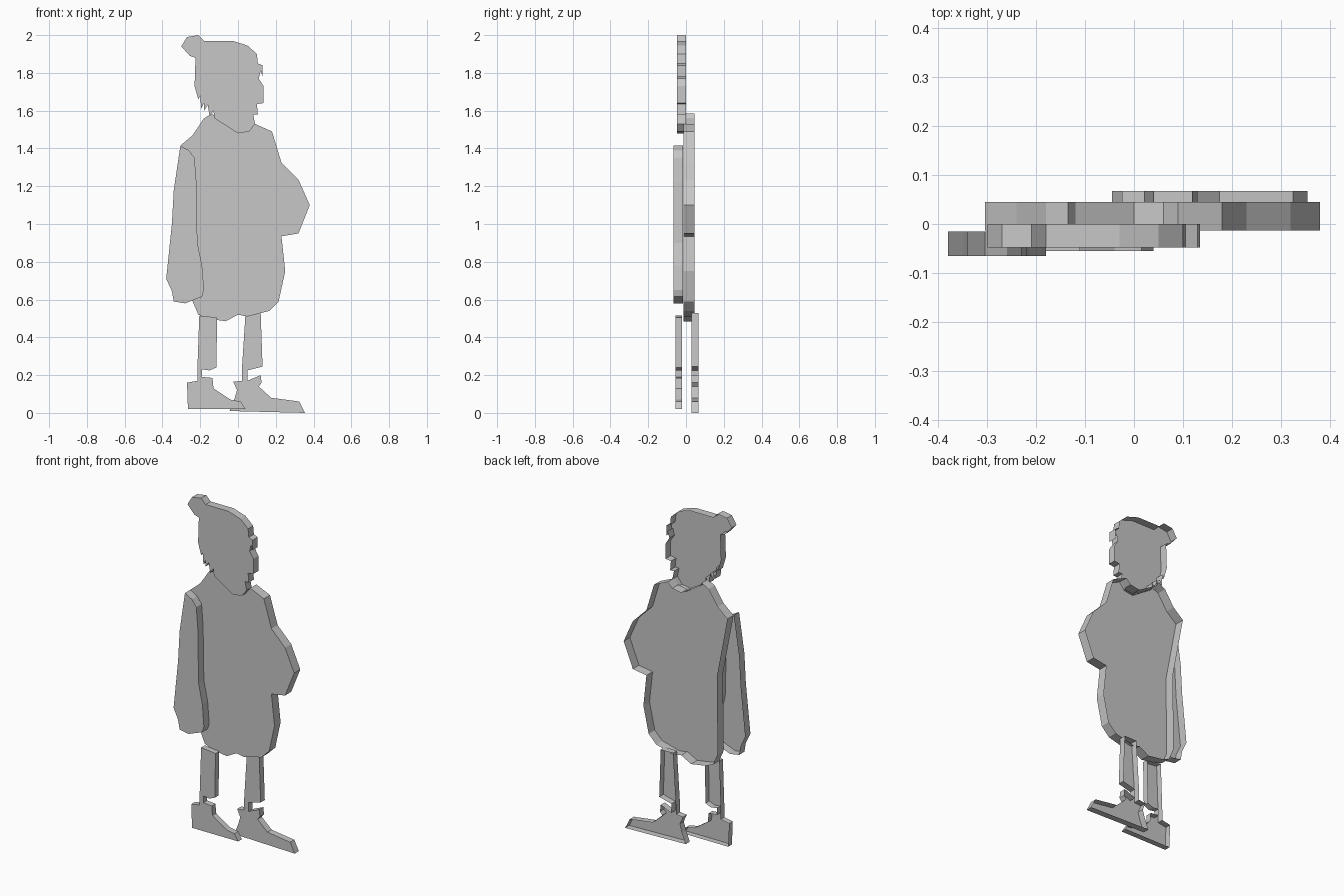
import bpy
import bmesh

default_cube = bpy.data.objects.get("Cube")
if default_cube:
    bpy.data.objects.remove(default_cube, do_unlink=True)


def make_material(name, colour):
    material = bpy.data.materials.new(name)
    material.use_nodes = True
    material.diffuse_color = colour
    shader = next(node for node in material.node_tree.nodes
                  if node.type == "BSDF_PRINCIPLED")
    shader.inputs["Base Color"].default_value = colour
    return material


grey = make_material("plain grey", (0.57, 0.57, 0.57, 1))


def make_cutout(name, front, back, outline):
    """Build a flat (x, z) front with a rim reaching back, open behind."""
    bm = bmesh.new()
    corners = [bm.verts.new((x, front, z)) for x, z in outline]
    front_face = bm.faces.new(corners)
    rim = bmesh.ops.extrude_edge_only(bm, edges=front_face.edges[:])
    moved = [item for item in rim["geom"] if isinstance(item, bmesh.types.BMVert)]
    bmesh.ops.translate(bm, verts=moved, vec=(0, back - front, 0))
    bmesh.ops.recalc_face_normals(bm, faces=bm.faces[:])
    # The front faces -y, so turn the whole shell if it came out reversed
    front_face.normal_update()
    if front_face.normal.y > 0:
        bmesh.ops.reverse_faces(bm, faces=bm.faces[:])
    # Ragged outlines triangulate cleanly only when split explicitly
    bmesh.ops.triangulate(bm, faces=[front_face], ngon_method="EAR_CLIP")
    mesh = bpy.data.meshes.new(name)
    bm.to_mesh(mesh)
    bm.free()
    mesh.materials.append(grey)
    part = bpy.data.objects.new(name, mesh)
    bpy.context.scene.collection.objects.link(part)
    return part


# Head: hair bun at the upper right side, ragged hair ends, chin
hair_bun = [
    (-.225, 1.88), (-.255, 1.89), (-.3, 1.94), (-.27, 1.99), (-.21, 2), (-.18, 1.97),
]
crown_and_face = [
    (-.03, 1.97), (.05, 1.945), (.1, 1.9), (.105, 1.85), (.13, 1.84), (.13, 1.78),
    (.12, 1.81), (.11, 1.77), (.135, 1.73), (.135, 1.64), (.1, 1.635), (.105, 1.58),
    (.08, 1.58), (.09, 1.53), (.06, 1.49), (0, 1.48), (-.125, 1.56),
]
hair_ends = [
    (-.13, 1.6), (-.15, 1.57), (-.16, 1.63), (-.18, 1.6), (-.18, 1.64),
    (-.195, 1.61), (-.2, 1.68), (-.21, 1.66), (-.23, 1.73),
]
make_cutout("head", -.048, 0, hair_bun + crown_and_face + hair_ends)

# Coat: neckline, bent left sleeve, rounded hem
neckline = [
    (-.305, 1.415), (-.24, 1.47), (-.18, 1.56), (-.135, 1.585), (-.12, 1.56),
    (0, 1.49), (.06, 1.5), (.09, 1.53),
]
bent_sleeve = [
    (.18, 1.49), (.23, 1.325), (.32, 1.235), (.38, 1.1), (.32, .95), (.23, .935),
]
hem = [
    (.25, .75), (.215, .59), (.165, .54), (.05, .51), (0, .52), (-.065, .485),
    (-.16, .5), (-.21, .52), (-.24, .59), (-.235, 1.05),
]
make_cutout("coat", -.013, .045, neckline + bent_sleeve + hem)

# Hanging right sleeve with mitten end
make_cutout("right_sleeve", -.065, -.015, [
    (-.305, 1.415), (-.26, 1.39), (-.23, 1.35), (-.22, 1.22), (-.215, .9),
    (-.19, .78), (-.18, .65), (-.19, .615), (-.28, .58), (-.34, .59),
    (-.35, .645), (-.38, .71), (-.35, 1), (-.34, 1.18),
])

# Legs with thin ankles, each joined to its pointed shoe
make_cutout("right_leg_and_shoe", -.055, -.02, [
    (-.205, .515), (-.11, .505), (-.115, .24), (-.15, .225), (-.19, .23), (-.19, .19),
    (-.135, .185), (-.13, .13), (-.04, .07), (.015, .06), (.04, .02), (-.265, .02),
    (-.27, .16), (-.215, .17), (-.215, .23),
])
make_cutout("left_leg_and_shoe", .028, .067, [
    (.04, .53), (.12, .53), (.13, .245), (.05, .225), (.05, .17), (.12, .2),
    (.125, .16), (.11, .14), (.175, .08), (.325, .06), (.355, 0), (-.045, .01),
    (-.02, .07), (-.005, .12), (-.025, .165), (.02, .17), (.02, .22),
])
